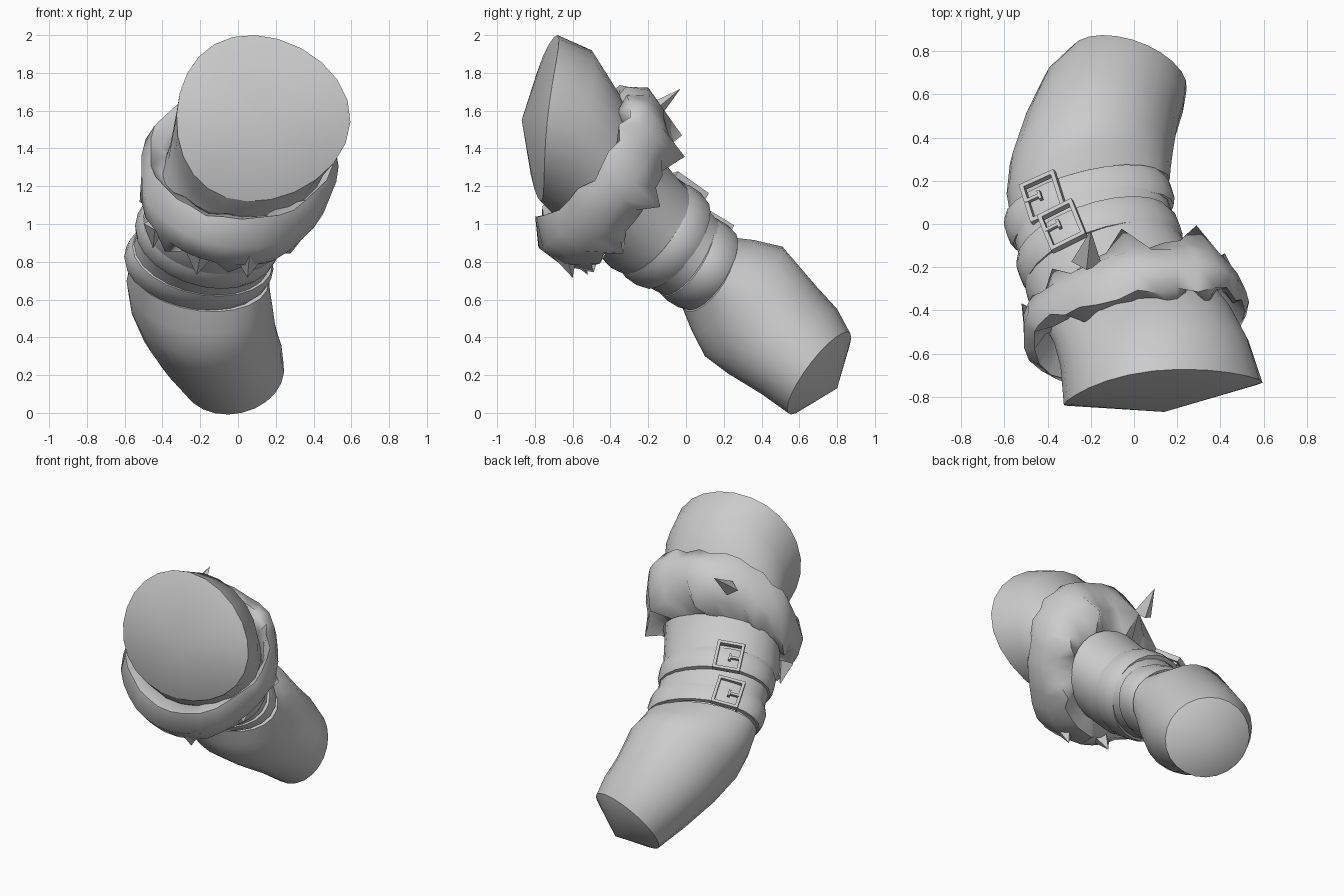
import bpy, math, random
from mathutils import Vector, Matrix

random.seed(7)
if "Cube" in bpy.data.objects:
    bpy.data.objects.remove(bpy.data.objects["Cube"])

grey = bpy.data.materials.new("plain_grey")
grey.use_nodes = True
grey.diffuse_color = (0.6, 0.6, 0.6, 1)
grey.node_tree.nodes["Principled BSDF"].inputs["Base Color"].default_value = (0.6, 0.6, 0.6, 1)


class Ring:
    """Tilted oval from its top and bottom (y, z), x range, sideways lean and bend."""
    def __init__(self, top, bottom, xs, lean=(0, 0), shift=0.0, skew=0.0, bend=0.0):
        # skew moves top and bottom in x, bend moves both flanks in y
        self.c = Vector((sum(xs) / 2, (top[0] + bottom[0]) / 2 + bend, (top[1] + bottom[1]) / 2))
        self.w = Vector(((xs[1] - xs[0]) / 2, lean[0], lean[1]))
        self.h = Vector((shift, (top[0] - bottom[0]) / 2, (top[1] - bottom[1]) / 2))
        self.n = self.w.cross(self.h).normalized()   # points up the limb
        self.warp = Vector((-skew, -bend, 0))

    def at(self, a, scale=1.0, along=0.0):
        offset = self.w * math.cos(a) + self.h * math.sin(a)
        return self.c + offset * scale + self.warp * math.sin(a) ** 2 + self.n * along

    def points(self, count, scale=1.0, along=0.0):
        return [self.at(math.tau * i / count, scale, along) for i in range(count)]


def add_mesh(name, verts, faces, angle=50):
    mesh = bpy.data.meshes.new(name)
    mesh.from_pydata([tuple(v) for v in verts], [], faces)
    mesh.materials.append(grey)
    obj = bpy.data.objects.new(name, mesh)
    bpy.context.collection.objects.link(obj)
    bpy.ops.object.select_all(action="DESELECT")
    obj.select_set(True)
    bpy.context.view_layer.objects.active = obj
    bpy.ops.object.mode_set(mode="EDIT")
    bpy.ops.mesh.select_all(action="SELECT")
    bpy.ops.mesh.normals_make_consistent(inside=False)
    bpy.ops.object.mode_set(mode="OBJECT")
    bpy.ops.object.shade_smooth_by_angle(angle=math.radians(angle))


def loft(name, loops, closed=False, angle=50):
    """Skin loops of points; closed joins the last loop to the first."""
    n, m = len(loops[0]), len(loops)
    faces = []
    for j in range(m if closed else m - 1):
        k = (j + 1) % m
        for i in range(n):
            i2 = (i + 1) % n
            faces.append((j * n + i, j * n + i2, k * n + i2, k * n + i))
    add_mesh(name, [p for loop in loops for p in loop], faces, angle)


def cone(name, loop, tips, angle=50):
    """Fans from a loop to one or two tips."""
    n = len(loop)
    faces = [(i, (i + 1) % n, n + t) for t in range(len(tips)) for i in range(n)]
    add_mesh(name, list(loop) + [Vector(t) for t in tips], faces, angle)


SIDES = 24

# Outer rings of the two straps
strap_up = Ring((0.05, 1.18), (-0.29, 0.70), (-0.53, 0.21), (0.10, -0.07))
strap_low = Ring((0.19, 1.01), (-0.07, 0.58), (-0.59, 0.175), (0.09, -0.05))

# Upper limb, from the wide capped end down into the straps
upper = [
    Ring((-0.68, 2.0), (-0.77, 1.12), (-0.325, 0.595), (0.05, -0.02), 0.02, 0.065, -0.06),
    Ring((-0.50, 1.92), (-0.70, 1.05), (-0.34, 0.53), (0.06, -0.01), 0.02, 0.04),
    Ring((-0.37, 1.70), (-0.57, 0.97), (-0.37, 0.45), (0.08, 0)),
    Ring((-0.20, 1.42), (-0.49, 0.88), (-0.43, 0.33), (0.09, -0.03)),
    Ring((-0.03, 1.22), (-0.40, 0.77), (-0.50, 0.24), (0.10, -0.05)),
]
loops = [r.points(SIDES) for r in upper]
loops += [strap_up.points(SIDES, 0.95), strap_low.points(SIDES, 0.94),
          strap_low.points(SIDES, 0.94, -0.08)]
loft("upper_limb", loops)
cone("upper_cap", loops[0], [(0.14, -0.87, 1.55)])

# Lower limb, swelling below the straps and narrowing to the end
lower = [
    Ring((0.23, 0.93), (0.0, 0.54), (-0.57, 0.165), (0.09, -0.04)),
    Ring((0.36, 0.915), (0.04, 0.42), (-0.59, 0.17), (0.06, -0.03)),
    Ring((0.51, 0.88), (0.10, 0.30), (-0.575, 0.18), (0.03, -0.01)),
    Ring((0.69, 0.67), (0.22, 0.21), (-0.51, 0.20), (0.0, 0)),
    Ring((0.80, 0.55), (0.40, 0.10), (-0.42, 0.23), (-0.03, 0.03), -0.03),
    Ring((0.87, 0.42), (0.54, 0.0), (-0.30, 0.24), (-0.04, 0.06), -0.05),
]
loops = [r.points(SIDES) for r in lower]
loft("lower_limb", loops)
cone("lower_cap", loops[-1], [(0.0, 0.80, 0.13)])
cone("lower_shoulder", loops[0], [lower[0].c])

# Rounded straps
for name, ring in (("upper_strap", strap_up), ("lower_strap", strap_low)):
    section = [(-0.08, 0.88), (-0.075, 0.97), (-0.035, 1.01), (0.035, 1.01), (0.075, 0.97), (0.08, 0.88)]
    loft(name, [ring.points(SIDES, s, d) for d, s in section], closed=True)

# Ragged fur collar: a puffy band whose two edges break into broad tufts
collar = [
    Ring((-0.34, 1.55), (-0.58, 1.0), (-0.36, 0.41), (0.09, 0), bend=0.06),
    Ring((-0.40, 1.65), (-0.68, 1.05), (-0.41, 0.46), (0.08, 0), bend=0.11),
    Ring((-0.33, 1.74), (-0.79, 1.02), (-0.48, 0.52), (0.07, 0), bend=0.09),
    Ring((-0.20, 1.72), (-0.78, 0.87), (-0.53, 0.54), (0.08, 0.01), bend=0.05),
    Ring((-0.13, 1.62), (-0.66, 0.78), (-0.53, 0.50), (0.10, 0.01), bend=0.02),
    Ring((-0.10, 1.50), (-0.53, 0.78), (-0.51, 0.43), (0.11, -0.01)),
    Ring((-0.16, 1.36), (-0.47, 0.87), (-0.44, 0.32), (0.10, -0.02)),
]
TUFTS = 32
lumps = [random.uniform(-0.04, 0.04) for _ in range(TUFTS // 2)]
loops = []
for j, ring in enumerate(collar):
    loop = []
    for i in range(TUFTS):
        scale, along = 1.0, 0.0
        if 2 <= j <= 5:
            scale += (lumps[i // 2] + lumps[(i + 1) // 2 % len(lumps)]) / 2
        if j in (1, 2):
            along = random.uniform(-0.06, 0.05) / j
        if j == 5:
            tip = i % 4 == 0
            along = random.uniform(-0.09, -0.03) if tip else random.uniform(-0.02, 0.04)
            scale += 0.03 if tip else -0.01
        loop.append(ring.at(math.tau * i / TUFTS, scale, along))
    loops.append(loop)
loft("fur_collar", loops, closed=True, angle=60)


# Loose flat tufts standing off the collar
for name, base, tip, width, depth in (
        ("top_tuft", (-0.22, -0.18, 1.59), (-0.2, -0.03, 1.715), 0.07, 0.05),
        ("bottom_tuft_left", (0.06, -0.64, 0.85), (0.05, -0.60, 0.715), 0.09, 0.07),
        ("bottom_tuft_right", (-0.2, -0.58, 0.85), (-0.22, -0.52, 0.73), 0.08, 0.06),
        ("right_tuft", (-0.44, -0.5, 1.0), (-0.45, -0.42, 0.87), 0.06, 0.06)):
    base, tip = Vector(base), Vector(tip)
    d = (tip - base).normalized()
    side = Vector((1, 0, 0))
    side = (side - d * side.dot(d)).normalized()
    up = d.cross(side)
    quad = [base + side * width, base + up * depth, base - side * width, base - up * depth]
    cone(name, quad, [tip, base], 30)


def block(size, centre, frame, verts, faces):
    base = len(verts)
    for x in (-1, 1):
        for y in (-1, 1):
            for z in (-1, 1):
                verts.append(frame @ (Vector(centre) + Vector((x * size[0], y * size[1], z * size[2])) / 2))
    for f in ((0, 1, 3, 2), (4, 6, 7, 5), (0, 4, 5, 1), (2, 3, 7, 6), (0, 2, 6, 4), (1, 5, 7, 3)):
        faces.append([base + i for i in f])


# Square buckles with a prong, resting on the straps
for name, ring, degrees in (("upper_buckle", strap_up, 117), ("lower_buckle", strap_low, 123)):
    a = math.radians(degrees)
    across = (ring.at(a - 0.1) - ring.at(a + 0.1)).normalized()
    along = (ring.n - across * ring.n.dot(across)).normalized()
    out = across.cross(along)
    if out.dot(ring.at(a) - ring.c) < 0:
        out = -out
    frame = Matrix((across, along, out)).transposed().to_4x4()
    frame.translation = ring.at(a) + out * 0.012
    verts, faces = [], []
    for s in (-1, 1):
        block((0.02, 0.21, 0.035), (s * 0.08, 0, 0), frame, verts, faces)
        block((0.14, 0.02, 0.035), (0, s * 0.095, 0), frame, verts, faces)
    block((0.075, 0.016, 0.02), (-0.045, -0.01, 0.01), frame, verts, faces)
    block((0.014, 0.045, 0.024), (-0.01, -0.01, 0.01), frame, verts, faces)
    add_mesh(name, verts, faces, 30)
